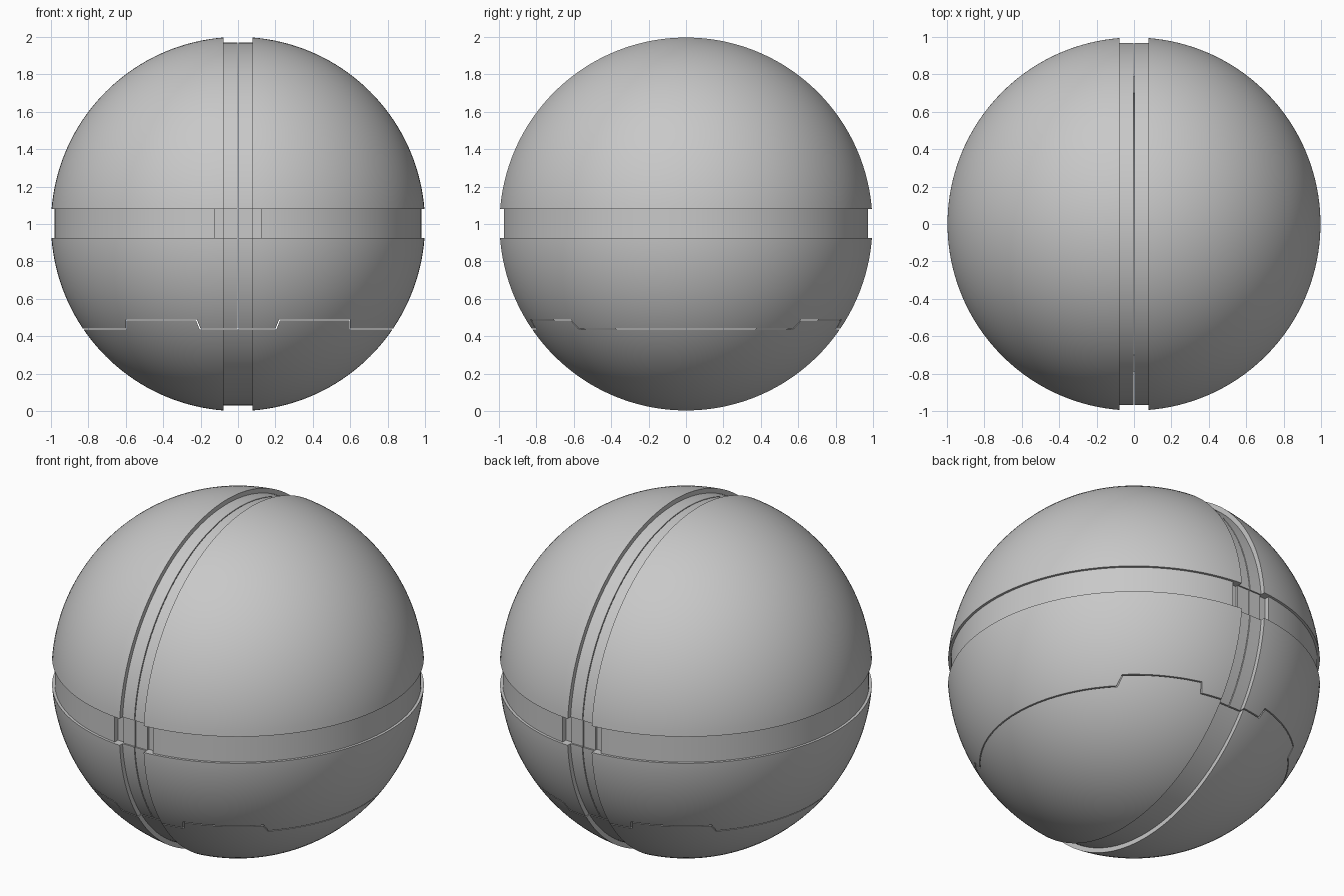
import bpy, bmesh, math
from mathutils import Matrix, Vector

cube = bpy.data.objects.get("Cube")
if cube:
    bpy.data.objects.remove(cube, do_unlink=True)

CENTRE = Vector((0, 0, 1))
GROOVE = 0.0785      # half width of both grooves
BAND_Z = 1.003       # middle of the horizontal groove
SEAM_Z, TAB_Z = 0.44, 0.49
GAP = 0.005

grey = bpy.data.materials.new("Plain grey")
grey.use_nodes = True
colour = (0.58, 0.58, 0.58, 1)
grey.diffuse_color = colour
grey.node_tree.nodes["Principled BSDF"].inputs["Base Color"].default_value = colour


def finish(bm, name):
    bmesh.ops.recalc_face_normals(bm, faces=bm.faces)
    return finish_raw(bm, name)


def finish_raw(bm, name):
    mesh = bpy.data.meshes.new(name)
    bm.to_mesh(mesh)
    bm.free()
    mesh.materials.append(grey)
    obj = bpy.data.objects.new(name, mesh)
    bpy.context.collection.objects.link(obj)
    return obj


def box(name, low, high):
    bm = bmesh.new()
    bmesh.ops.create_cube(bm, size=1)
    low, high = Vector(low), Vector(high)
    for v in bm.verts:
        v.co = (low + high) / 2 + v.co * (high - low)
    return finish(bm, name)


def ring(name, inner, outer, half, middle, turn):
    """Square-section ring around z, then turned and moved."""
    bm = bmesh.new()
    n = 160
    section = [(inner, -half), (outer, -half), (outer, half), (inner, half)]
    loops = []
    for i in range(n):
        a = math.tau * (i + 0.5) / n
        loops.append([bm.verts.new((r * math.cos(a), r * math.sin(a), z)) for r, z in section])
    for i in range(n):
        a, b = loops[i], loops[(i + 1) % n]
        for j in range(4):
            k = (j + 1) % 4
            bm.faces.new((a[j], b[j], b[k], a[k]))
    bm.transform(Matrix.Translation(middle) @ turn)
    return finish(bm, name)


def seam_prism(name, shrink):
    """Everything under the stepped seam, with a raised tab each side."""
    s = shrink
    half = [(0, SEAM_Z - s), (0.20 + s, SEAM_Z - s), (0.22 + s, TAB_Z - s),
            (0.60 - s, TAB_Z - s), (0.60 - s, SEAM_Z - s), (1.2, SEAM_Z - s), (1.2, -0.2)]
    outline = half + [(-x, z) for x, z in reversed(half[1:])]
    bm = bmesh.new()
    face = bm.faces.new([bm.verts.new((x, -1.2, z)) for x, z in outline])
    out = bmesh.ops.extrude_face_region(bm, geom=[face])
    moved = [g for g in out["geom"] if isinstance(g, bmesh.types.BMVert)]
    bmesh.ops.translate(bm, verts=moved, vec=(0, 2.4, 0))
    return finish(bm, name)


def cut(obj, cutter, operation="DIFFERENCE"):
    mod = obj.modifiers.new("cut", "BOOLEAN")
    mod.operation = operation
    mod.solver = "EXACT"
    mod.object = cutter
    bpy.context.view_layer.objects.active = obj
    bpy.ops.object.modifier_apply(modifier=mod.name)


def duplicate(obj, name):
    new = obj.copy()
    new.data = obj.data.copy()
    new.name = new.data.name = name
    bpy.context.collection.objects.link(new)
    return new


# Hollow ball
bm = bmesh.new()
bmesh.ops.create_uvsphere(bm, u_segments=64, v_segments=32, radius=0.9)
bmesh.ops.reverse_faces(bm, faces=bm.faces)
bmesh.ops.create_uvsphere(bm, u_segments=160, v_segments=80, radius=1)
bm.transform(Matrix.Translation(CENTRE))
left_shell = finish_raw(bm, "left_shell")

# Grooves round the ball, one upright and one level
cutters = [
    ring("upright_groove_cutter", 0.97, 1.2, GROOVE, CENTRE, Matrix.Rotation(math.pi / 2, 4, "Y")),
    ring("level_groove_cutter", 0.982, 1.2, GROOVE, Vector((0, 0, BAND_Z)), Matrix.Identity(4)),
]

# Recesses where the grooves cross, with a pocket on each side
low, high = BAND_Z - GROOVE, BAND_Z + GROOVE
for side in (-1, 1):
    for x0, x1, depth in ((-0.125, -GROOVE, 0.945), (-GROOVE, GROOVE, 0.958), (GROOVE, 0.125, 0.945)):
        y0, y1 = sorted((side * depth, side * 1.2))
        cutters.append(box("crossing_cutter", (x0, y0, low), (x1, y1, high)))
for c in cutters:
    cut(left_shell, c)

# Separate the bottom cap and the two halves
right_shell = duplicate(left_shell, "right_shell")
bottom_cap = duplicate(left_shell, "bottom_cap")
under = seam_prism("seam_cutter", 0)
cap_shape = seam_prism("cap_cutter", GAP)
cut(bottom_cap, cap_shape, "INTERSECT")
for shell, side in ((left_shell, 1), (right_shell, -1)):
    x0, x1 = sorted((side * GAP / 2, -side * 1.3))
    slit = box("slit_cutter", (x0, -1.3, -0.3), (x1, 1.3, 2.3))
    cut(shell, under)
    cut(shell, slit)
    cutters.append(slit)
for c in cutters + [under, cap_shape]:
    bpy.data.objects.remove(c, do_unlink=True)

# Smooth surfaces with crisp groove edges
for obj in (left_shell, right_shell, bottom_cap):
    bpy.ops.object.select_all(action="DESELECT")
    obj.select_set(True)
    bpy.context.view_layer.objects.active = obj
    bpy.ops.object.shade_smooth_by_angle(angle=math.radians(30))
